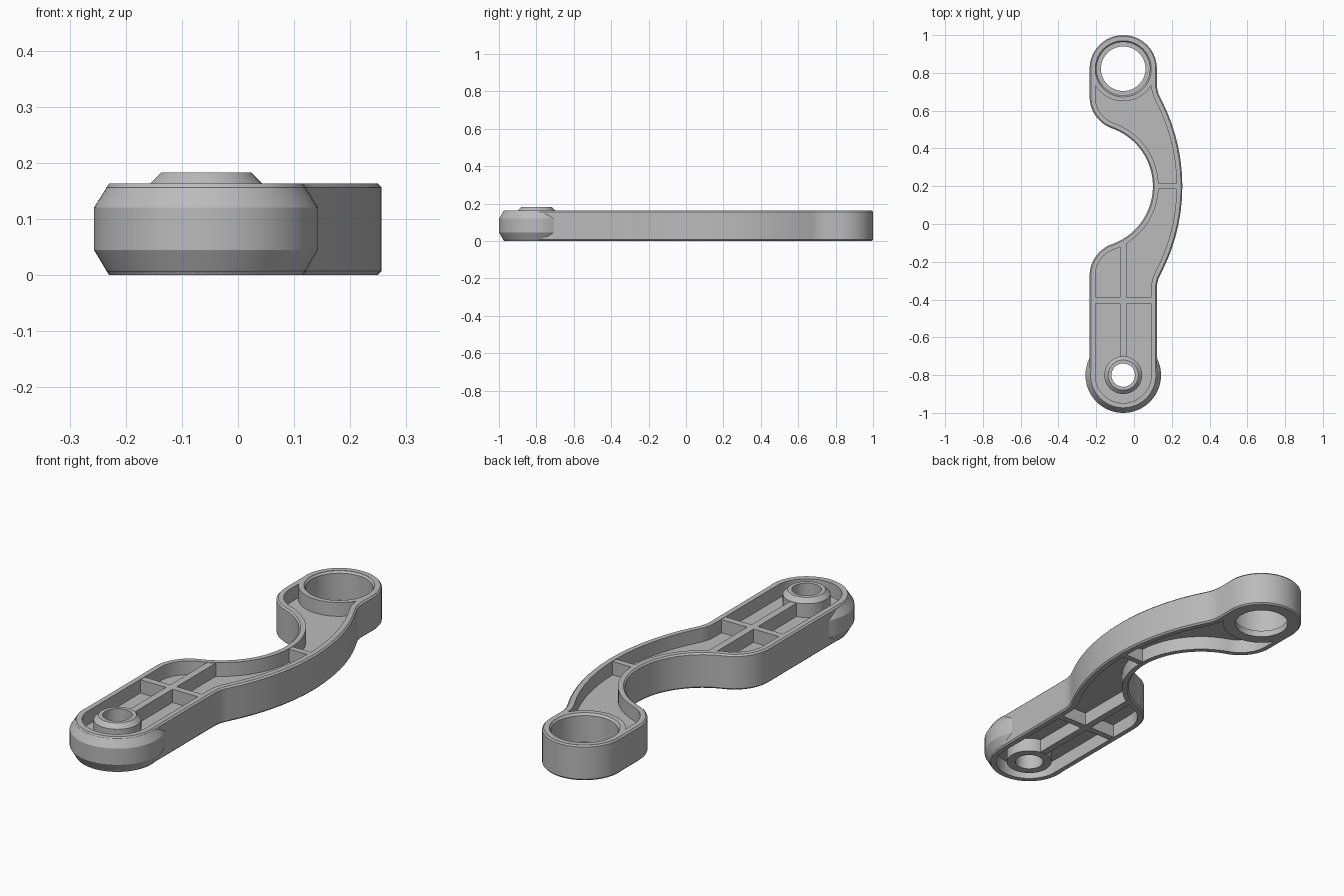
import bpy, bmesh
from math import sin, cos, acos, atan2, radians, degrees, sqrt

if "Cube" in bpy.data.objects:
    bpy.data.objects.remove(bpy.data.objects["Cube"])

grey = bpy.data.materials.new("plain_grey")
grey.use_nodes = True
grey.diffuse_color = (0.5, 0.5, 0.5, 1)
grey.node_tree.nodes["Principled BSDF"].inputs["Base Color"].default_value = (0.5, 0.5, 0.5, 1)

# Main dimensions
CX = -0.057            # centre line of both ends
END_Y, RING_Y, MID_Y = -0.8, 0.822, 0.2
HALF = 0.178           # half width of the arm
TOP = 0.163
WALL = 0.03


def arc(cx, cy, r, a0, a1, step=5):
    n = max(3, round(abs(a1 - a0) / step))
    angles = [radians(a0 + (a1 - a0) * i / n) for i in range(n + 1)]
    return [(cx + r * cos(a), cy + r * sin(a)) for a in angles]


def outline(inset):
    """Arm outline from tangent arcs, moved inwards by inset."""
    back_r, fillet = 1.0, 0.15
    back_x = 0.256 - back_r
    fillet_x = CX + HALF + fillet
    phi = degrees(acos((fillet_x - back_x) / (back_r + fillet)))
    rise = (back_r + fillet) * sin(radians(phi))
    bay_x, bay_r = -0.225, 0.325
    lift = sqrt((bay_r + HALF) ** 2 - (CX - bay_x) ** 2)
    theta = degrees(atan2(lift, CX - bay_x))
    arcs = [
        (CX, END_Y, HALF, 180, 360),
        (fillet_x, MID_Y - rise, fillet, 180, 180 - phi),
        (back_x, MID_Y, back_r, -phi, phi),
        (fillet_x, MID_Y + rise, fillet, 180 + phi, 180),
        (CX, RING_Y, HALF, 0, 180),
        (CX, MID_Y + lift, HALF, 180, 180 + theta),
        (bay_x, MID_Y, bay_r, theta, -theta),
        (CX, MID_Y - lift, HALF, 180 - theta, 180),
    ]
    points = []
    for cx, cy, r, a0, a1 in arcs:
        points += arc(cx, cy, r - inset if a1 > a0 else r + inset, a0, a1, 4)
    return points


def finish(obj):
    obj.data.materials.clear()
    obj.data.materials.append(grey)
    bpy.ops.object.select_all(action='DESELECT')
    obj.select_set(True)
    bpy.context.view_layer.objects.active = obj
    bpy.ops.object.shade_smooth_by_angle(angle=radians(25))


def add_mesh(name, bm):
    bmesh.ops.recalc_face_normals(bm, faces=bm.faces)
    mesh = bpy.data.meshes.new(name)
    bm.to_mesh(mesh)
    bm.free()
    obj = bpy.data.objects.new(name, mesh)
    bpy.context.collection.objects.link(obj)
    finish(obj)


def sweep(name, loops, closed=True):
    """Join (points, z) loops into a tube with a closed section."""
    bm = bmesh.new()
    rows = [[bm.verts.new((x, y, z)) for x, y in pts] for pts, z in loops]
    n = len(rows[0])
    for i, row in enumerate(rows):
        nxt = rows[(i + 1) % len(rows)]
        for j in range(n if closed else n - 1):
            k = (j + 1) % n
            bm.faces.new((row[j], row[k], nxt[k], nxt[j]))
    if not closed:
        bm.faces.new([r[0] for r in rows])
        bm.faces.new([r[-1] for r in rows])
    add_mesh(name, bm)


def lathe(name, cy, section, a0=0, a1=360):
    full = a1 - a0 == 360
    loops = []
    for r, z in section:
        pts = arc(CX, cy, r, a0, a1)
        loops.append((pts[:-1] if full else pts, z))
    sweep(name, loops, full)


def box(name, x0, x1, y0, y1, z0=0.002, z1=TOP - 0.002):
    bm = bmesh.new()
    bmesh.ops.create_cube(bm, size=1)
    for v in bm.verts:
        v.co = (x1 if v.co.x > 0 else x0, y1 if v.co.y > 0 else y0, z1 if v.co.z > 0 else z0)
    add_mesh(name, bm)


# Outer wall with small chamfers
section = [(0.007, 0), (0, 0.007), (0, TOP - 0.007), (0.007, TOP), (WALL, TOP), (WALL, 0)]
sweep("rim_wall", [(outline(t), z) for t, z in section])

# Middle web with openings for the ring and the boss
curve = bpy.data.curves.new("web", 'CURVE')
curve.dimensions = '2D'
curve.fill_mode = 'BOTH'
curve.extrude = 0.0175
for pts in (outline(0.02), arc(CX, RING_Y, 0.15, 0, 360)[:-1], arc(CX, END_Y, 0.08, 0, 360)[:-1]):
    spline = curve.splines.new('POLY')
    spline.points.add(len(pts) - 1)
    for p, (x, y) in zip(spline.points, pts):
        p.co = (x, y, 0, 1)
    spline.use_cyclic_u = True
web = bpy.data.objects.new("web", curve)
web.location.z = 0.082
bpy.context.collection.objects.link(web)
bpy.ops.object.select_all(action='DESELECT')
web.select_set(True)
bpy.context.view_layer.objects.active = web
bpy.ops.object.convert(target='MESH')
finish(bpy.context.view_layer.objects.active)

# Large ring with a counterbore and a bottom lip
lathe("bearing_ring", RING_Y, [(0.118, 0), (0.172, 0), (0.172, TOP), (0.149, TOP),
                               (0.141, TOP - 0.01), (0.141, 0.03), (0.118, 0.03)])

# Small boss with a tapered top
lathe("pivot_boss", END_Y, [(0.062, 0), (0.1, 0), (0.1, TOP), (0.08, 0.183), (0.062, 0.183)])

# Bulging bumper around the small end
lathe("end_bumper", END_Y, [(0.168, 0), (0.173, 0), (0.2, 0.045), (0.2, 0.12),
                            (0.173, TOP), (0.168, TOP)], -207, 27)

# Stiffening ribs
box("long_rib", CX - 0.017, CX + 0.016, END_Y + 0.09, -0.095)
box("cross_rib", CX - 0.16, CX + 0.16, -0.42, -0.389)
box("waist_rib", 0.11, 0.24, MID_Y - 0.014, MID_Y + 0.014)
